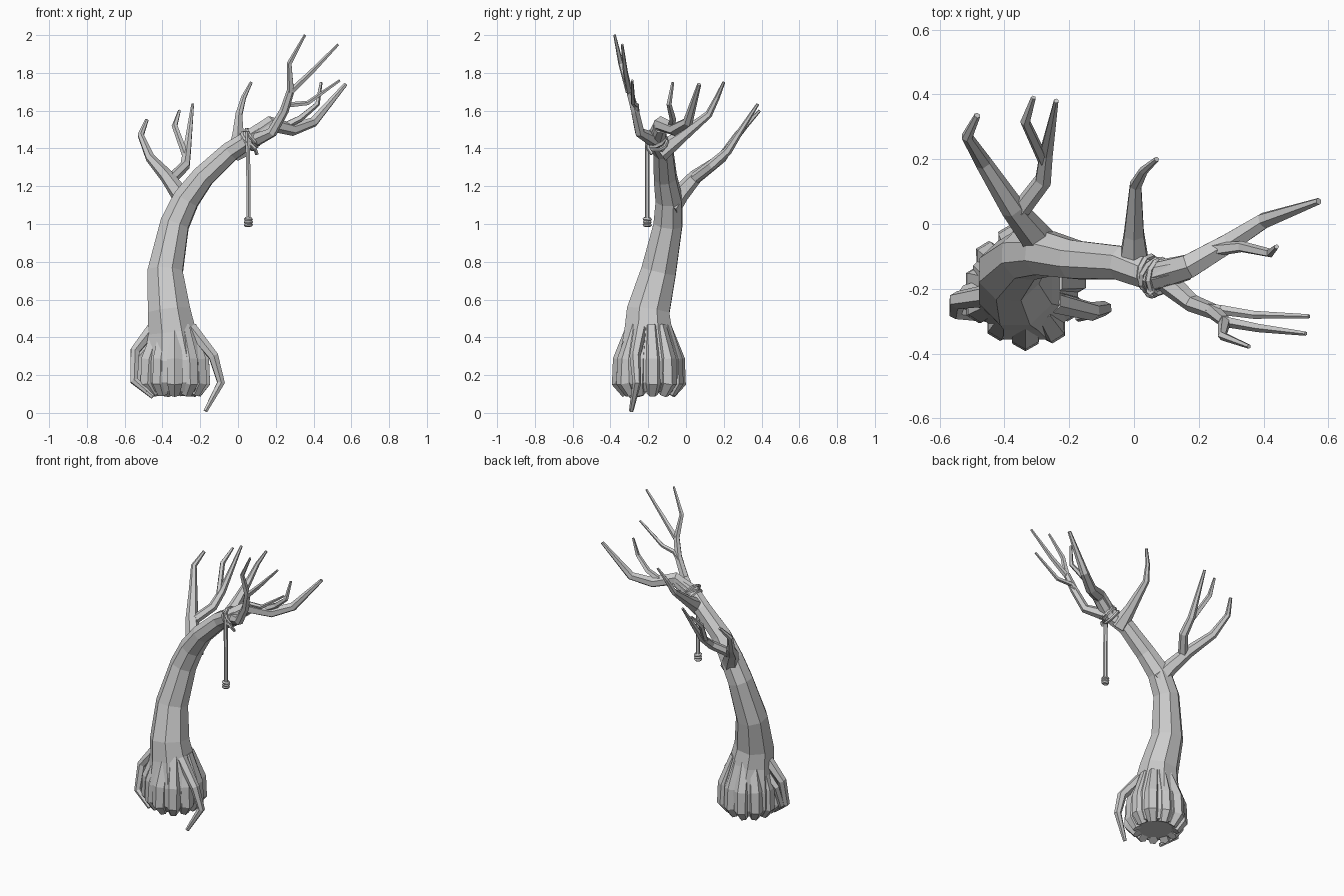
import bpy, bmesh, math
from mathutils import Vector, Matrix


def tube(name, pts, sides=6):
    """Flat-faced tapered tube through (x, y, z, radius) points."""
    P = [Vector(p[:3]) for p in pts]
    bm = bmesh.new()
    rings, u, prev = [], None, None
    for i, p in enumerate(P):
        a = (p - P[i - 1]).normalized() if i else Vector()
        b = (P[i + 1] - p).normalized() if i < len(P) - 1 else Vector()
        t = (a + b).normalized()
        if u is None:
            ref = Vector((1, 0, 0)) if abs(t.x) < 0.8 else Vector((0, 0, 1))
            u = (ref - t * ref.dot(t)).normalized()
        else:
            u = prev.rotation_difference(t) @ u
        prev = t
        v = t.cross(u)
        ring = []
        for k in range(sides):
            w = 2 * math.pi * (k + 0.5) / sides
            ring.append(bm.verts.new(p + (u * math.cos(w) + v * math.sin(w)) * pts[i][3]))
        rings.append(ring)
    for r, s in zip(rings, rings[1:]):
        for k in range(sides):
            n = (k + 1) % sides
            bm.faces.new((r[k], r[n], s[n], s[k]))
    bm.faces.new(rings[0][::-1])
    bm.faces.new(rings[-1])
    me = bpy.data.meshes.new(name)
    bm.to_mesh(me)
    bm.free()
    ob = bpy.data.objects.new(name, me)
    bpy.context.collection.objects.link(ob)
    return ob


def torus(name, loc, axis, R, r):
    bpy.ops.mesh.primitive_torus_add(major_segments=10, minor_segments=5, location=loc,
                                     major_radius=R, minor_radius=r,
                                     rotation=Vector(axis).to_track_quat('Z', 'Y').to_euler())
    bpy.context.object.name = name


# Leaning trunk with a swollen foot, running into the long right bough
tube("trunk", [(-.335, -.195, .11, .14), (-.335, -.195, .16, .175), (-.335, -.195, .28, .175),
               (-.35, -.2, .43, .137), (-.365, -.2, .54, .122), (-.385, -.145, .75, .1),
               (-.335, -.095, 1.0, .082), (-.275, -.09, 1.13, .075), (-.185, -.11, 1.25, .064),
               (-.04, -.12, 1.385, .056), (.06, -.16, 1.45, .05), (.16, -.135, 1.515, .04)], 8)
tube("right_bough", [(.06, -.16, 1.45, .048), (.17, -.13, 1.53, .042), (.29, -.06, 1.5, .034),
                     (.4, .01, 1.54, .027), (.57, .07, 1.74, .011)])
tube("right_bough_twig", [(.24, -.08, 1.515, .022), (.33, -.07, 1.56, .018),
                          (.42, -.09, 1.635, .014), (.44, -.07, 1.75, .008)], 5)

# Front bough and its three twigs
tube("front_bough", [(.08, -.16, 1.44, .04), (.18, -.245, 1.485, .028),
                     (.245, -.27, 1.6, .024), (.28, -.3, 1.71, .02)])
tube("front_twig_high", [(.28, -.3, 1.7, .02), (.272, -.345, 1.85, .014), (.355, -.378, 2.0, .007)], 5)
tube("front_twig_mid", [(.28, -.3, 1.7, .018), (.385, -.32, 1.8, .014), (.53, -.338, 1.95, .007)], 5)
tube("front_twig_low", [(.235, -.265, 1.59, .02), (.27, -.265, 1.63, .016),
                        (.37, -.28, 1.64, .013), (.54, -.285, 1.76, .007)], 5)

# Middle branch growing backwards
tube("middle_branch", [(.0, -.14, 1.38, .055), (.0, -.03, 1.46, .035), (.005, .12, 1.58, .02),
                       (.03, .165, 1.67, .014), (.07, .2, 1.75, .008)])

# Left rear branch with forks
tube("left_branch", [(-.265, -.09, 1.08, .06), (-.31, -.03, 1.16, .048), (-.375, .05, 1.25, .038),
                     (-.465, .19, 1.35, .026), (-.515, .27, 1.47, .018), (-.483, .335, 1.55, .01)])
tube("left_fork", [(-.36, .03, 1.23, .03), (-.28, .135, 1.31, .028),
                   (-.27, .22, 1.385, .023), (-.24, .38, 1.635, .008)])
tube("left_fork_twig", [(-.277, .19, 1.36, .018), (-.335, .315, 1.52, .016), (-.31, .39, 1.6, .008)], 5)

# Ring of knobbly roots hugging the foot
cx, cy = -.335, -.195
for i in range(11):
    a = 2 * math.pi * (i + .25) / 11
    c, s = math.cos(a), math.sin(a)
    k = 1 + .05 * math.sin(i * 2.4)
    prof = [(.085, .46, .035), (.142 * k, .28, .048), (.15 * k, .16, .046), (.115, .1, .03)]
    tube("foot_root", [(cx + c * r, cy + s * r, z, w) for r, z, w in prof], 6)

# Loose hanging roots
tube("right_root", [(-.25, -.24, .45, .035), (-.13, -.27, .3, .029),
                    (-.09, -.26, .16, .023), (-.172, -.29, .01, .012)])
tube("left_root_front", [(-.45, -.22, .45, .035), (-.545, -.235, .33, .028),
                         (-.55, -.27, .17, .024), (-.45, -.29, .085, .013)])
tube("left_root_back", [(-.46, -.2, .36, .03), (-.52, -.21, .29, .022),
                        (-.53, -.25, .16, .02), (-.48, -.29, .11, .012)], 5)

# Rope wrapped round the bough, hanging down to a knot
along = Vector((.09, -.03, .08)).normalized()
for i, tilt in enumerate((.15, -.12, .1)):
    loc = Vector((.062, -.158, 1.447)) + along * (i - 1) * .02
    torus("rope_wrap", loc, along + Vector((tilt, tilt, 0)), .053, .01)
tube("rope", [(.05, -.205, 1.49, .013), (.055, -.205, 1.25, .013), (.055, -.205, .99, .013)], 6)
tube("rope_end", [(.06, -.2, 1.43, .01), (.09, -.2, 1.4, .01), (.1, -.18, 1.37, .01)], 5)
for i in range(3):
    torus("rope_knot", (.055, -.205, .995 + i * .015), (.1 * (i - 1), .08, 1), .015, .01)
